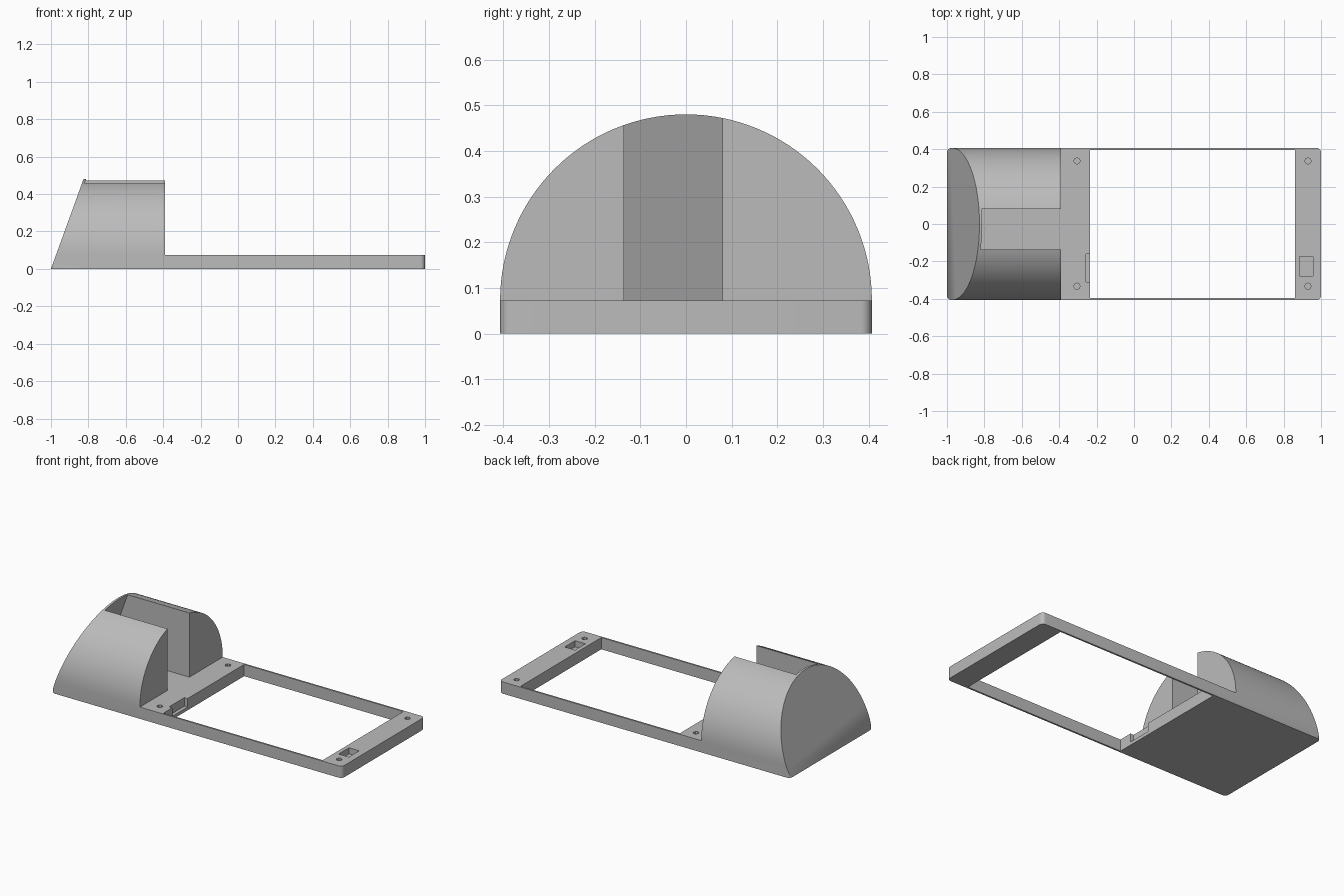
import bpy, bmesh, math
from mathutils import Vector

if "Cube" in bpy.data.objects:
    bpy.data.objects.remove(bpy.data.objects["Cube"])

W, PLATE, TOP = 0.407, 0.073, 0.48   # half width, plate height, dome top
SLOPE = 0.174 / TOP                  # lean of the slanted end

gray = bpy.data.materials.new("light gray")
gray.diffuse_color = (0.5, 0.5, 0.5, 1)
gray.use_nodes = True
gray.node_tree.nodes["Principled BSDF"].inputs["Base Color"].default_value = gray.diffuse_color


def slant(z, offset=0.0):
    return -1 + SLOPE * z + offset


def prism(name, points, direction):
    """Extrude a closed outline of 3D points along a direction."""
    bm = bmesh.new()
    face = bm.faces.new([bm.verts.new(p) for p in points])
    ext = bmesh.ops.extrude_face_region(bm, geom=[face])
    verts = [g for g in ext["geom"] if isinstance(g, bmesh.types.BMVert)]
    bmesh.ops.translate(bm, verts=verts, vec=Vector(direction))
    bmesh.ops.recalc_face_normals(bm, faces=bm.faces)
    mesh = bpy.data.meshes.new(name)
    bm.to_mesh(mesh)
    bm.free()
    mesh.materials.append(gray)
    ob = bpy.data.objects.new(name, mesh)
    bpy.context.collection.objects.link(ob)
    return ob


def box(name, x0, x1, y0, y1, z0, z1):
    return prism(name, [(x0, y0, z0), (x1, y0, z0), (x1, y1, z0), (x0, y1, z0)],
                 (0, 0, z1 - z0))


def combine(target, tool, operation="DIFFERENCE"):
    """Apply a boolean and remove the tool object."""
    mod = target.modifiers.new("cut", "BOOLEAN")
    mod.operation, mod.solver, mod.object = operation, "EXACT", tool
    bpy.context.view_layer.objects.active = target
    bpy.ops.object.modifier_apply(modifier=mod.name)
    bpy.data.objects.remove(tool)


# Base plate with rounded corners
R, STEPS = 0.025, 6
outline = []
for sx, sy, start in ((1, 1, 0), (-1, 1, 90), (-1, -1, 180), (1, -1, 270)):
    for i in range(STEPS + 1):
        a = math.radians(start + 90 * i / STEPS)
        outline.append((sx * (1 - R) + R * math.cos(a),
                        sy * (W - R) + R * math.sin(a), 0))
body = prism("case_body", outline, (0, 0, PLATE))

# Window opening, side notch and shallow rectangular pocket
combine(body, box("window_cutter", -0.235, 0.86, -0.396, 0.396, -0.1, 0.2))
combine(body, box("notch_cutter", -0.257, -0.2, -0.31, -0.16, 0.02, 0.2))
combine(body, box("pocket_cutter", 0.886, 0.957, -0.277, -0.175, 0.035, 0.2))

# Blind screw holes near the four corners of the opening
for x in (-0.305, 0.93):
    for y in (-0.333, 0.337):
        ring = [(x + 0.017 * math.cos(k * math.pi / 4),
                 y + 0.017 * math.sin(k * math.pi / 4), 0.02) for k in range(8)]
        combine(body, prism("hole_cutter", ring, (0, 0, 0.2)))

# Half-round housing on top of one end
N = 64
arc = [(-1.1, W * math.cos(math.pi * i / N), PLATE + W * math.sin(math.pi * i / N))
       for i in range(N + 1)]
dome = prism("housing", arc, (0.71, 0, 0))

# Slot through the housing, leaving a thin leaning end wall
slot = [(slant(0.04, 0.014), -0.136, 0.04), (-0.3, -0.136, 0.04),
        (-0.3, -0.136, 0.6), (slant(0.6, 0.014), -0.136, 0.6)]
combine(dome, prism("slot_cutter", slot, (0, 0.216, 0)))
combine(body, dome, "UNION")

# Slanted end face
wedge = [(slant(-0.1), -0.6, -0.1), (slant(0.7), -0.6, 0.7),
         (-1.5, -0.6, 0.7), (-1.5, -0.6, -0.1)]
combine(body, prism("slant_cutter", wedge, (0, 1.2, 0)))

# Smooth curved surfaces, crisp edges
bpy.ops.object.select_all(action="DESELECT")
body.select_set(True)
bpy.context.view_layer.objects.active = body
bpy.ops.object.shade_smooth_by_angle(angle=math.radians(30))
